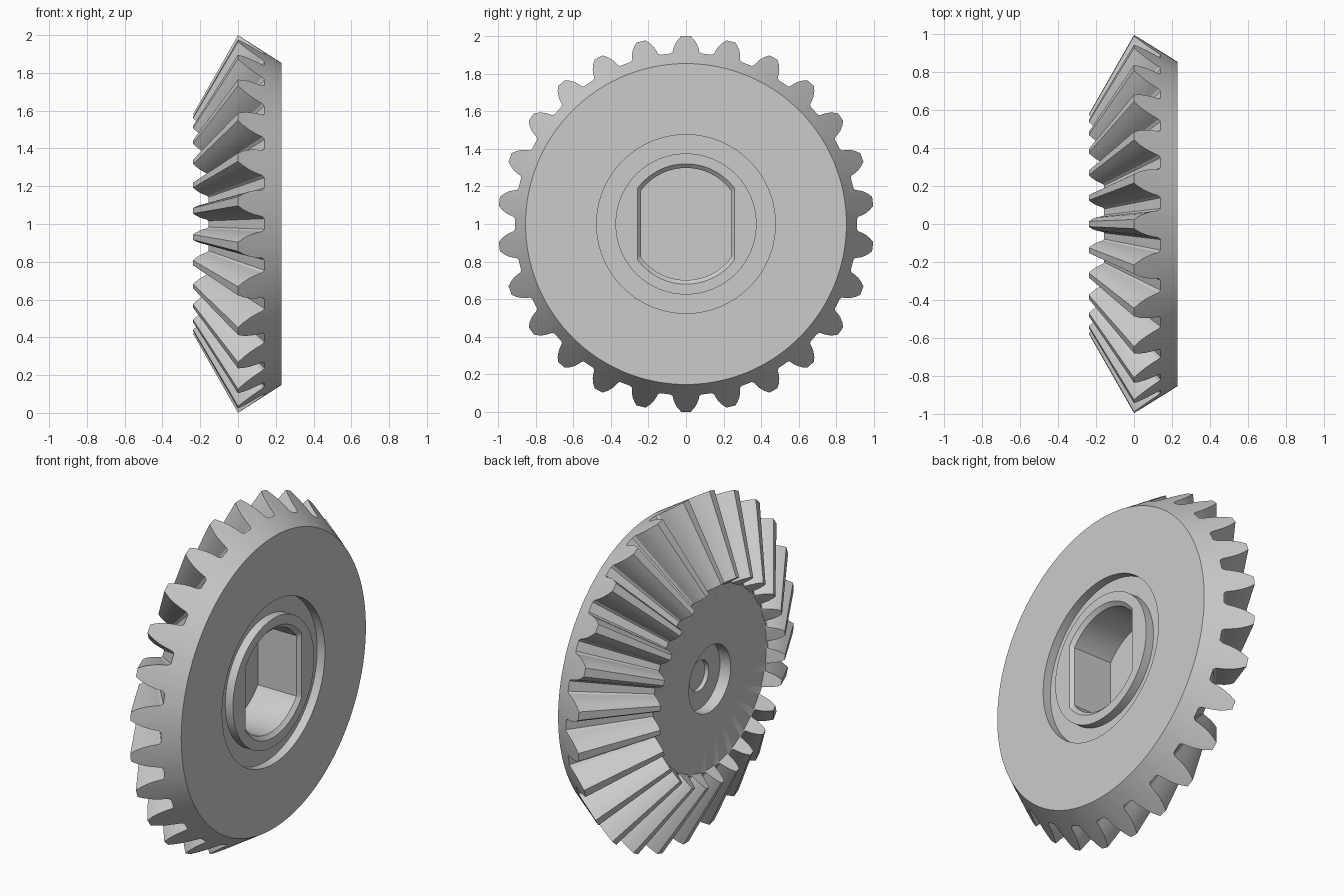
import bpy, bmesh
from math import pi, cos, sin, atan2, radians

if "Cube" in bpy.data.objects:
    bpy.data.objects.remove(bpy.data.objects["Cube"])

TEETH = 26
PITCH = 2 * pi / TEETH
APEX = -0.567          # where all tooth lines meet on the axis
SMALL = 0.58           # size of the inner tooth end
# Half tooth: (depth from tip 0 to root 1, half angle)
FLANK = [(0, 0.024), (0.2, 0.043), (0.45, 0.06), (0.7, 0.071), (0.92, 0.078), (1, 0.09)]
TOOTH = [(d, -a) for d, a in reversed(FLANK)] + FLANK + [(1, PITCH / 2)]
OUTLINE = [(d, pi / 2 + k * PITCH + a) for k in range(TEETH) for d, a in TOOTH]

mat = bpy.data.materials.new("steel_grey")
mat.use_nodes = True
grey = (0.6, 0.6, 0.6, 1)
mat.diffuse_color = grey
mat.node_tree.nodes["Principled BSDF"].inputs["Base Color"].default_value = grey

bm = bmesh.new()


def point(x, r, a):
    return bm.verts.new((x, r * cos(a), 1 + r * sin(a)))


def tooth_loop(scale):
    """Toothed outline on the cone across the tooth ends."""
    return [point(APEX + scale * (0.14 * d - APEX), scale * (1 - 0.09 * d), a)
            for d, a in OUTLINE]


def circle(x, r):
    return [point(x, r, a) for d, a in OUTLINE]


def bore_loop(x, flat, r):
    """Circle with two flat sides, with exact corners."""
    angles = [a for d, a in OUTLINE]
    c = atan2((r * r - flat * flat) ** 0.5, flat)
    for corner in (c, pi - c, pi + c, -c):
        def gap(i):
            return abs((angles[i] - corner + pi) % (2 * pi) - pi)
        angles[min(range(len(angles)), key=gap)] = corner
    return [point(x, min(r, flat / max(abs(cos(a)), 0.001)), a) for a in angles]


# Loops from the inner blind hole, over the teeth, to the floor of the bore
root_x = APEX + SMALL * (0.14 - APEX)
loops = [
    circle(-0.06, 0.088), circle(-0.085, 0.088),      # small blind hole
    circle(-0.085, 0.193), circle(root_x + 0.003, 0.193),  # round recess
    circle(root_x + 0.003, 0.522),                    # inner disc
    tooth_loop(SMALL), tooth_loop(1),                 # teeth
    circle(0.23, 0.853),                              # rear rim
    circle(0.23, 0.475), circle(0.18, 0.475),         # ring groove
    circle(0.18, 0.375), circle(0.23, 0.375),
    bore_loop(0.23, 0.258, 0.32),                     # chamfered bore
    bore_loop(0.21, 0.24, 0.298), bore_loop(-0.04, 0.24, 0.298),
]
n = len(OUTLINE)
for low, high in zip(loops, loops[1:]):
    for i in range(n):
        j = (i + 1) % n
        bm.faces.new((low[i], low[j], high[j], high[i]))
bm.faces.new(loops[0])
bm.faces.new(loops[-1])
bmesh.ops.recalc_face_normals(bm, faces=bm.faces)

mesh = bpy.data.meshes.new("bevel_gear")
bm.to_mesh(mesh)
bm.free()
mesh.materials.append(mat)
gear = bpy.data.objects.new("bevel_gear", mesh)
bpy.context.collection.objects.link(gear)
bpy.context.view_layer.objects.active = gear
gear.select_set(True)
bpy.ops.object.shade_smooth_by_angle(angle=radians(28))
